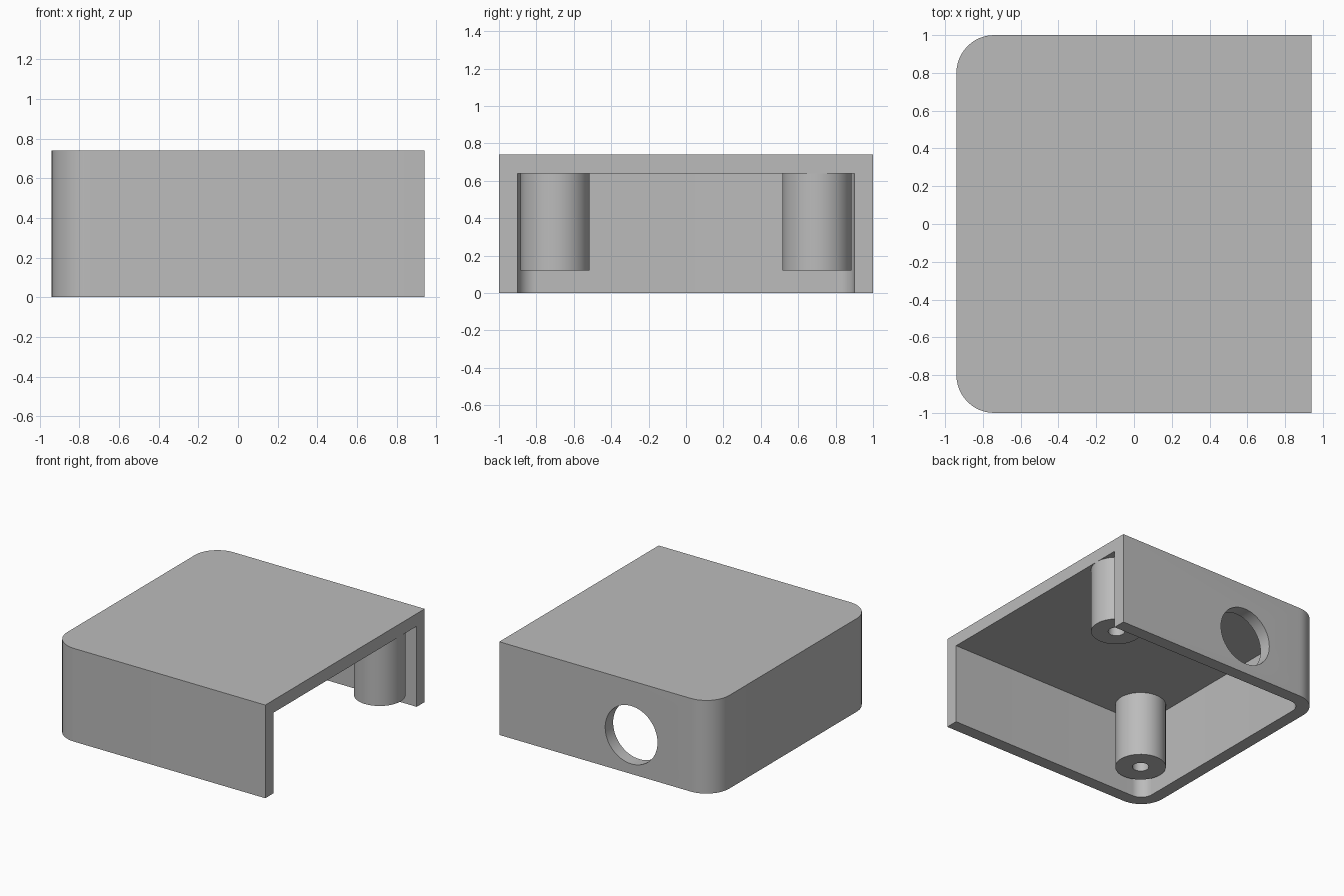
import bpy
import bmesh
from math import radians, sin, cos, pi

cube = bpy.data.objects.get("Cube")
if cube:
    bpy.data.objects.remove(cube, do_unlink=True)

HALF_X, HALF_Y, HEIGHT = 0.94, 1.0, 0.74
WALL, CORNER = 0.1, 0.2

grey = bpy.data.materials.new("plain grey")
grey.use_nodes = True
colour = (0.5, 0.5, 0.5, 1)
grey.diffuse_color = colour
grey.node_tree.nodes["Principled BSDF"].inputs["Base Color"].default_value = colour


def add_prism(name, outline, z0, z1):
    """Extrude a closed xy outline from z0 to z1."""
    bm = bmesh.new()
    base = bm.faces.new([bm.verts.new((x, y, z0)) for x, y in outline])
    top = bmesh.ops.extrude_face_region(bm, geom=[base])["geom"]
    verts = [v for v in top if isinstance(v, bmesh.types.BMVert)]
    bmesh.ops.translate(bm, verts=verts, vec=(0, 0, z1 - z0))
    bmesh.ops.recalc_face_normals(bm, faces=bm.faces)
    mesh = bpy.data.meshes.new(name)
    bm.to_mesh(mesh)
    bm.free()
    mesh.materials.append(grey)
    obj = bpy.data.objects.new(name, mesh)
    bpy.context.collection.objects.link(obj)
    return obj


def rounded_outline(x0, x1, half_y, radius, steps=12):
    """Rectangle whose two -x corners are rounded."""
    pts = [(x1, -half_y), (x1, half_y)]
    for side, start in ((1, pi / 2), (-1, pi)):
        for i in range(steps + 1):
            a = start + i * pi / 2 / steps
            pts.append((x0 + radius + radius * cos(a),
                        side * (half_y - radius) + radius * sin(a)))
    return pts


def circle(x, y, radius, sides=48):
    return [(x + radius * cos(2 * pi * i / sides),
             y + radius * sin(2 * pi * i / sides)) for i in range(sides)]


def cut(obj, cutter):
    """Subtract the cutter, then discard it."""
    cutter.hide_render = True
    mod = obj.modifiers.new("cut", 'BOOLEAN')
    mod.operation = 'DIFFERENCE'
    mod.solver = 'EXACT'
    mod.object = cutter
    bpy.context.view_layer.objects.active = obj
    bpy.ops.object.modifier_apply(modifier=mod.name)
    bpy.data.objects.remove(cutter, do_unlink=True)


def smooth(obj):
    bpy.ops.object.select_all(action='DESELECT')
    obj.select_set(True)
    bpy.context.view_layer.objects.active = obj
    bpy.ops.object.shade_smooth_by_angle(angle=radians(30))


# Cover: a roof and three walls, open below and on the +x side
cover = add_prism("cover", rounded_outline(-HALF_X, HALF_X, HALF_Y, CORNER), 0, HEIGHT)
inner = rounded_outline(WALL - HALF_X, HALF_X + WALL, HALF_Y - WALL, CORNER - WALL)
cut(cover, add_prism("cavity_cutter", inner, -WALL, HEIGHT - WALL))

# Round opening through the back wall
port = add_prism("port_cutter", circle(0, 0, 0.23, 64), -WALL, WALL)
port.rotation_euler.x = radians(90)
port.location = (-0.22, HALF_Y - WALL / 2, 0.31)
cut(cover, port)
smooth(cover)

# Two bored screw posts hanging from the roof at opposite corners
for name, x, y in (("front_post", -0.65, -0.7), ("back_post", 0.755, 0.7)):
    post = add_prism(name, circle(x, y, 0.185), 0.12, HEIGHT - WALL + 0.01)
    cut(post, add_prism("bore_cutter", circle(x, y, 0.06, 32), 0, HEIGHT - WALL))
    smooth(post)
